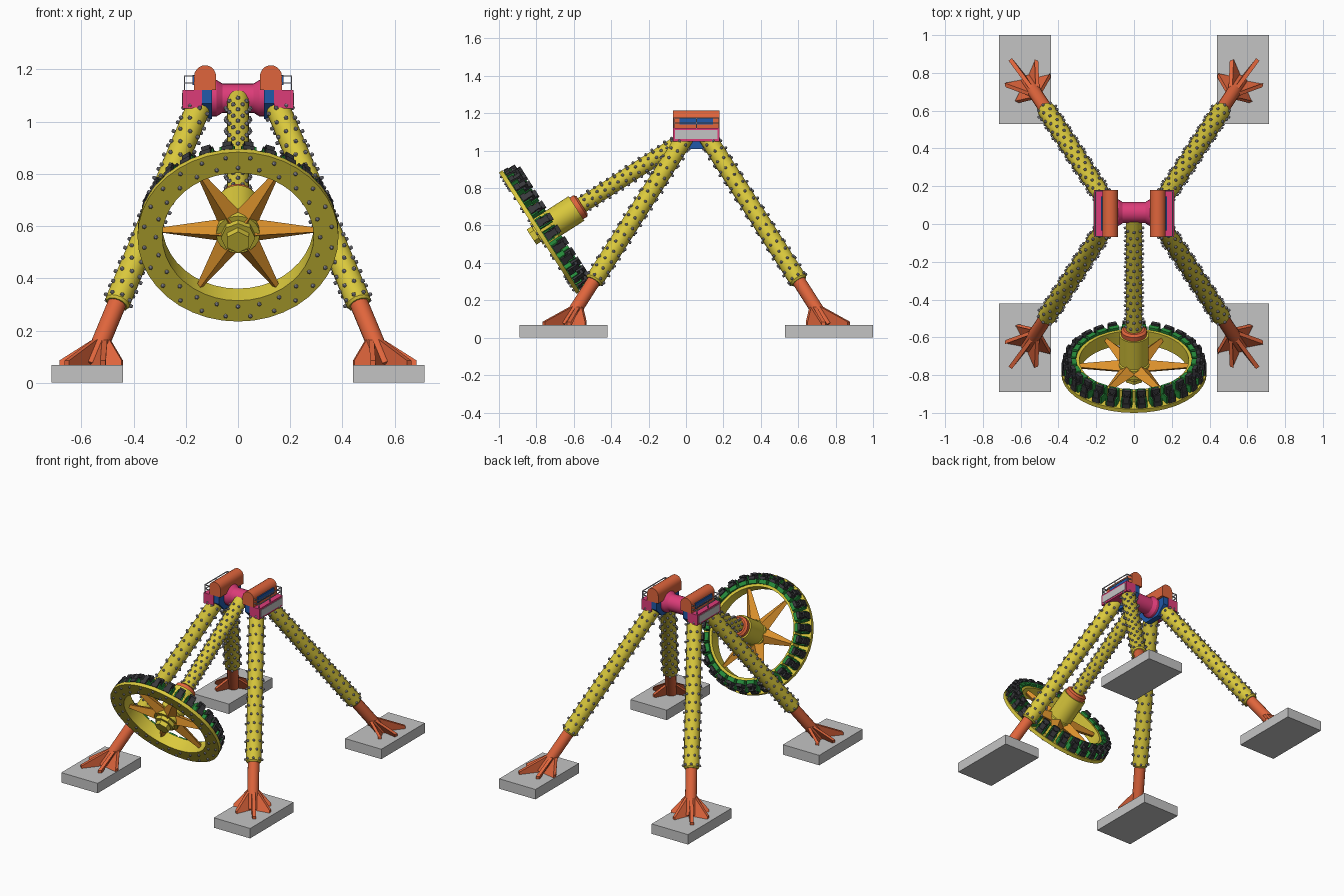
import bpy, bmesh, math
from mathutils import Vector, Matrix

if "Cube" in bpy.data.objects:
    bpy.data.objects.remove(bpy.data.objects["Cube"])

CY = 0.055                      # centre of the tower in y
I = Matrix.Identity(4)


def material(name, *rgb):
    m = bpy.data.materials.new(name)
    m.diffuse_color = (*rgb, 1)
    m.use_nodes = True
    m.node_tree.nodes["Principled BSDF"].inputs["Base Color"].default_value = m.diffuse_color
    return m


YELLOW = material("yellow", 0.70, 0.58, 0.045)
ORANGE = material("orange red", 0.74, 0.13, 0.045)
PINK = material("pink", 0.72, 0.045, 0.19)
BLUE = material("blue", 0.015, 0.10, 0.40)
OCHRE = material("ochre", 0.75, 0.30, 0.026)
GREY = material("concrete grey", 0.55, 0.55, 0.55)
LAMP = material("lamp grey", 0.40, 0.40, 0.46)
BLACK = material("seat black", 0.04, 0.04, 0.045)
GREEN = material("green", 0.02, 0.27, 0.045)


def finish(bm, name, mat):
    bmesh.ops.recalc_face_normals(bm, faces=bm.faces)
    me = bpy.data.meshes.new(name)
    bm.to_mesh(me)
    bm.free()
    me.materials.append(mat)
    ob = bpy.data.objects.new(name, me)
    bpy.context.collection.objects.link(ob)
    return ob


def box(bm, lo, hi, m=I):
    lo, hi = Vector(lo), Vector(hi)
    size = Matrix.Diagonal([abs(v) for v in hi - lo]).to_4x4()
    bmesh.ops.create_cube(bm, size=1, matrix=m @ Matrix.Translation((lo + hi) / 2) @ size)


def prism(bm, pts, vec):
    a = [bm.verts.new(p) for p in pts]
    b = [bm.verts.new(Vector(p) + Vector(vec)) for p in pts]
    n = len(pts)
    bm.faces.new(a)
    bm.faces.new(b[::-1])
    for i in range(n):
        bm.faces.new((a[i], a[(i + 1) % n], b[(i + 1) % n], b[i]))


def lathe(bm, prof, m=I, segs=16, closed=False):
    """Spin (radius, height) pairs about the local z axis."""
    rings = []
    for r, z in prof:
        rings.append([bm.verts.new(m @ Vector((r * math.cos(2 * math.pi * i / segs),
                                               r * math.sin(2 * math.pi * i / segs), z)))
                      for i in range(segs)])
    pairs = list(zip(rings, rings[1:] + rings[:1])) if closed else list(zip(rings, rings[1:]))
    for a, b in pairs:
        for i in range(segs):
            j = (i + 1) % segs
            bm.faces.new((a[i], a[j], b[j], b[i]))
    if not closed:
        bm.faces.new(rings[0][::-1])
        bm.faces.new(rings[-1])


def axis_frame(p, d):
    return Matrix.Translation(p) @ Vector(d).to_track_quat('Z', 'Y').to_matrix().to_4x4()


def lamps(bm, m, r, z0, z1, rings, cols):
    for k in range(rings):
        z = z0 + (z1 - z0) * k / (rings - 1)
        for c in range(cols):
            a = 2 * math.pi * (c + 0.5 * (k % 2)) / cols
            p = m @ Matrix.Translation((r * math.cos(a), r * math.sin(a), z))
            bmesh.ops.create_icosphere(bm, subdivisions=1, radius=0.009, matrix=p)


# Four legs with feet and concrete blocks
for sx in (-1, 1):
    for sy in (-1, 1):
        tag = ("left" if sx < 0 else "right") + ("_front" if sy < 0 else "_back")
        top = Vector((sx * 0.145, CY + sy * 0.115 - sy * 0.055, 1.07))
        mid = Vector((sx * 0.465, CY + sy * 0.55, 0.30))
        d = (mid - top).normalized()
        length = (mid - top).length
        foot = mid + d * ((0.06 - 0.30) / d.z)
        m = axis_frame(top, d)
        bm = bmesh.new()
        lathe(bm, [(0.047, 0), (0.049, length - 0.01), (0.042, length)], m)
        finish(bm, tag + "_leg", YELLOW)
        bm = bmesh.new()
        lamps(bm, m, 0.053, 0.05, length - 0.02, 17, 8)
        finish(bm, tag + "_leg_lamps", LAMP)
        bm = bmesh.new()
        lathe(bm, [(0.036, length - 0.02), (0.036, (foot - top).length)], m)
        # gusset fins fanning out around the foot
        base_a = math.atan2(sy * 0.75, sx * 0.6)
        high = foot - d * 0.17
        for deg, reach in ((0, 0.145), (62, 0.12), (-62, 0.12), (115, 0.125), (-115, 0.125)):
            a = base_a + math.radians(deg)
            out = Vector((math.cos(a), math.sin(a), 0))
            side = Vector((-out.y, out.x, 0)) * 0.011
            tip = foot + out * reach
            prism(bm, [foot - side, tip - side, tip + Vector((0, 0, 0.025)) - side, high - side], side * 2)
        finish(bm, tag + "_foot", ORANGE)
        bm = bmesh.new()
        yc = CY + sy * 0.71
        box(bm, (sx * 0.44, yc - 0.235, 0), (sx * 0.715, yc + 0.235, 0.068))
        finish(bm, tag + "_block", GREY)

# Drive shaft between the two towers
bm = bmesh.new()
lathe(bm, [(0.07, -0.12), (0.07, -0.082), (0.056, -0.06), (0.056, 0.06), (0.07, 0.082), (0.07, 0.12)],
      axis_frame((0, CY + 0.005, 1.09), (1, 0, 0)), 24)
finish(bm, "drive_shaft", PINK)

# Bearing towers: bracket, side box, housing, panel and railing
Y0, Y1 = CY - 0.125, CY + 0.125
for s in (-1, 1):
    tag = "left" if s < 0 else "right"
    bm = bmesh.new()
    prism(bm, [(s * 0.10, y, z) for y, z in ((Y0 + 0.005, 1.125), (Y0 + 0.005, 1.07), (CY - 0.06, 1.01),
                                             (CY + 0.06, 1.01), (Y1 - 0.005, 1.07), (Y1 - 0.005, 1.125))],
          (s * 0.038, 0, 0))
    box(bm, (s * 0.165, Y0 + 0.035, 1.14), (s * 0.175, Y1 - 0.035, 1.178))
    finish(bm, tag + "_bearing_bracket", BLUE)
    bm = bmesh.new()
    box(bm, (s * 0.137, Y0, 1.05), (s * 0.212, Y1, 1.122))
    finish(bm, tag + "_side_box", PINK)
    bm = bmesh.new()
    box(bm, (s * 0.210, Y0 + 0.012, 1.062), (s * 0.215, Y1 - 0.012, 1.11))
    finish(bm, tag + "_side_panel", GREY)
    bm = bmesh.new()
    arch = [(s * 0.126 - 0.042, 1.122)]
    arch += [(s * 0.126 - 0.042 * math.cos(math.pi * i / 10), 1.174 + 0.042 * math.sin(math.pi * i / 10))
             for i in range(11)]
    arch += [(s * 0.126 + 0.042, 1.122)]
    prism(bm, [(x, Y0, z) for x, z in arch], (0, Y1 - Y0, 0))
    finish(bm, tag + "_motor_housing", ORANGE)
    bm = bmesh.new()
    t = 0.0025
    for y in (Y0 + 0.005, CY, Y1 - 0.005):
        box(bm, (s * 0.205 - t, y - t, 1.12), (s * 0.205 + t, y + t, 1.177))
    for z in (1.148, 1.175):
        box(bm, (s * 0.205 - t, Y0 + 0.003, z - t), (s * 0.205 + t, Y1 - 0.003, z + t))
        for y in (Y0 + 0.005, Y1 - 0.005):
            box(bm, (s * 0.16, y - t, z - t), (s * 0.205, y + t, z + t))
    finish(bm, tag + "_railing", LAMP)

# Swing arm frame: local z runs down the arm, local x is world x
D = Vector((0, -0.843, -0.538)).normalized()
U = D.cross(Vector((1, 0, 0)))
W = Matrix(((1, 0, 0, 0), (0, U.y, D.y, CY), (0, U.z, D.z, 1.10), (0, 0, 0, 1)))

bm = bmesh.new()
lathe(bm, [(0.043, 0.03), (0.043, 0.76)], W)
finish(bm, "swing_arm", YELLOW)
bm = bmesh.new()
lamps(bm, W, 0.047, 0.09, 0.70, 16, 8)
finish(bm, "swing_arm_lamps", LAMP)
bm = bmesh.new()
lathe(bm, [(0.055, 0.725), (0.068, 0.735), (0.068, 0.765)], W, 20)
finish(bm, "arm_collar", ORANGE)
bm = bmesh.new()
lathe(bm, [(0.078, 0.76), (0.078, 0.93), (0.084, 0.935), (0.084, 0.99)], W, 20)
lathe(bm, [(0.066, 0.98), (0.066, 1.015)], W, 8)
lathe(bm, [(0.048, 1.01), (0.048, 1.045)], W @ Matrix.Rotation(math.pi / 6, 4, 'Z'), 6)
finish(bm, "wheel_hub", YELLOW)

# Wheel rim: L-shaped section spun round
bm = bmesh.new()
lathe(bm, [(0.29, 0.92), (0.308, 0.92), (0.312, 0.983), (0.385, 0.983), (0.385, 1.006), (0.29, 1.006)],
      W, 40, True)
finish(bm, "wheel_rim", YELLOW)
bm = bmesh.new()
for r, off in ((0.315, 0), (0.362, 0.5)):
    for i in range(24):
        a = 2 * math.pi * (i + off) / 24
        bmesh.ops.create_icosphere(bm, subdivisions=1, radius=0.009, matrix=W @ Matrix.Translation(
            (r * math.cos(a), r * math.sin(a), 1.008)))
finish(bm, "rim_lamps", LAMP)

# Six tapered diamond spokes
bm = bmesh.new()
for i in range(6):
    m = W @ Matrix.Rotation(math.pi / 3 * i, 4, 'Z')
    ends = []
    for r, w, t in ((0.05, 0.052, 0.04), (0.30, 0.011, 0.015)):
        ends.append([bm.verts.new(m @ Vector((r, y, 0.957 + z))) for y, z in ((w, 0), (0, t), (-w, 0), (0, -t))])
    for k in range(4):
        j = (k + 1) % 4
        bm.faces.new((ends[0][k], ends[0][j], ends[1][j], ends[1][k]))
    bm.faces.new(ends[0])
    bm.faces.new(ends[1])
finish(bm, "wheel_spokes", OCHRE)

# Outward-facing seats round the rim
SEATS = 28
frames, pads = bmesh.new(), bmesh.new()
for i in range(SEATS):
    m = W @ Matrix.Rotation(2 * math.pi * (i + 0.5) / SEATS, 4, 'Z')
    box(frames, (0.306, -0.027, 0.905), (0.336, 0.027, 0.984), m)
    for s in (-1, 1):
        box(frames, (0.33, s * 0.022, 0.942), (0.372, s * 0.029, 0.984), m)
        box(pads, (0.345, s * 0.010, 0.912), (0.375, s * 0.018, 0.928), m)
    box(pads, (0.332, -0.021, 0.893), (0.352, 0.021, 0.965), m)
    box(pads, (0.335, -0.021, 0.953), (0.383, 0.021, 0.980), m)
    box(pads, (0.366, -0.016, 0.915), (0.377, 0.016, 0.955), m)
finish(frames, "seat_frames", GREEN)
finish(pads, "seats", BLACK)

# Smooth round parts, keeping hard edges
for ob in bpy.context.collection.objects:
    ob.select_set("lamps" not in ob.name)
    bpy.context.view_layer.objects.active = ob
bpy.context.view_layer.objects.active = bpy.data.objects["wheel_rim"]
bpy.ops.object.shade_smooth_by_angle(angle=math.radians(30))
